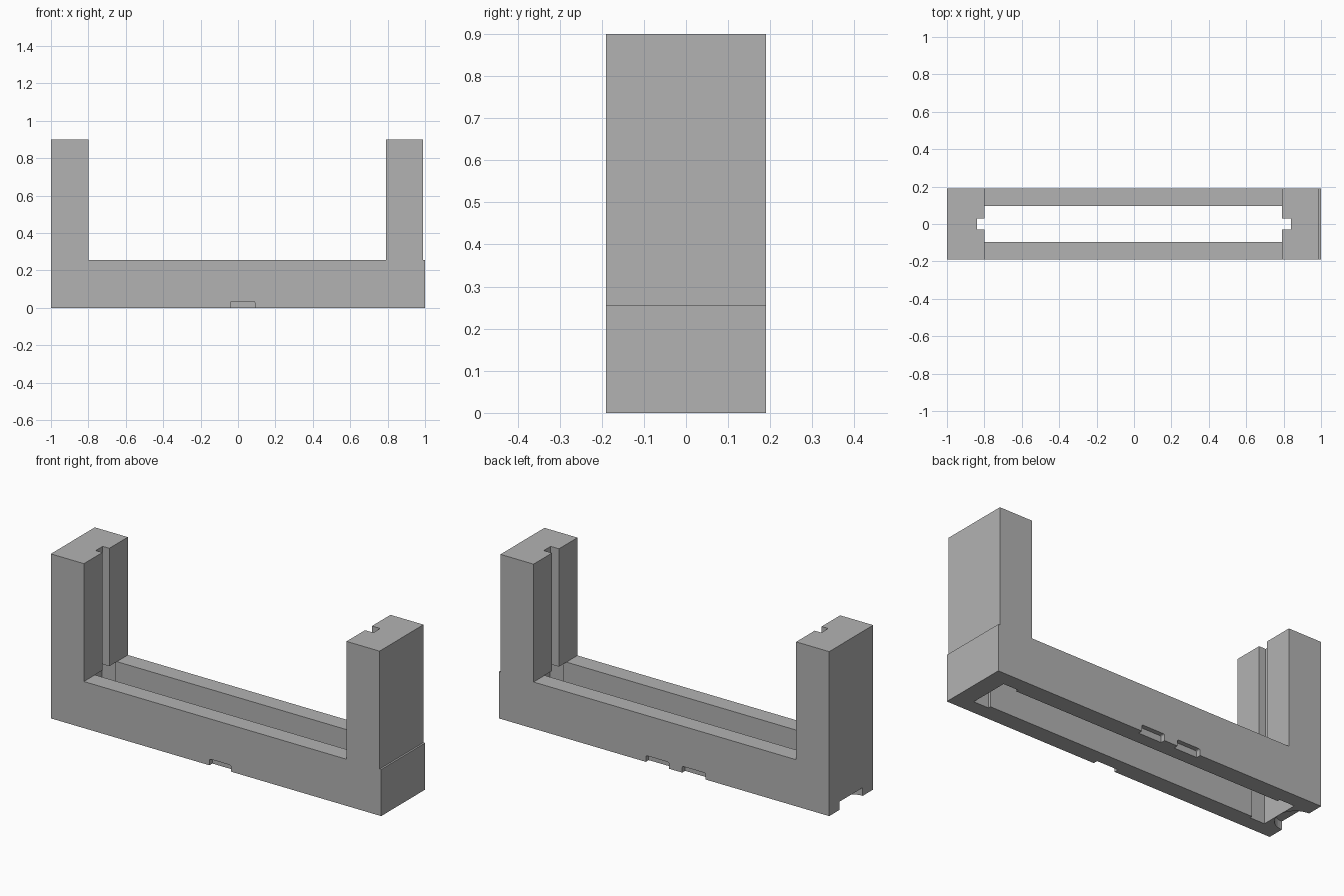
import bpy, bmesh, math

if "Cube" in bpy.data.objects:
    bpy.data.objects.remove(bpy.data.objects["Cube"], do_unlink=True)

grey = bpy.data.materials.new("plain_grey")
grey.use_nodes = True
colour = (0.45, 0.45, 0.45, 1)
grey.diffuse_color = colour
grey.node_tree.nodes["Principled BSDF"].inputs["Base Color"].default_value = colour


def prism(name, outline, z0, z1):
    """Extrude a plan outline from z0 to z1."""
    bm = bmesh.new()
    face = bm.faces.new([bm.verts.new((x, y, z0)) for x, y in outline])
    ext = bmesh.ops.extrude_face_region(bm, geom=[face])["geom"]
    top = [v for v in ext if isinstance(v, bmesh.types.BMVert)]
    bmesh.ops.translate(bm, vec=(0, 0, z1 - z0), verts=top)
    bmesh.ops.recalc_face_normals(bm, faces=bm.faces)
    mesh = bpy.data.meshes.new(name)
    bm.to_mesh(mesh)
    bm.free()
    mesh.materials.append(grey)
    obj = bpy.data.objects.new(name, mesh)
    bpy.context.collection.objects.link(obj)
    return obj


def rect(x0, x1, y0, y1):
    return [(x0, y0), (x1, y0), (x1, y1), (x0, y1)]


def combine(target, other, operation):
    """Apply a boolean and remove the helper object."""
    other.hide_render = True
    mod = target.modifiers.new(operation.lower(), "BOOLEAN")
    mod.object, mod.operation, mod.solver = other, operation, "EXACT"
    bpy.context.view_layer.objects.active = target
    bpy.ops.object.modifier_apply(modifier=mod.name)
    bpy.data.objects.remove(other, do_unlink=True)


DEPTH, BASE_TOP, TOP = 0.19, 0.255, 0.9

# Base with a long opening, wider at both ends
frame = prism("slotted_frame", rect(-1, 1, -DEPTH, DEPTH), 0, BASE_TOP)
half = [(0.9, -0.11), (0.9, 0.11), (0.81, 0.11), (0.81, 0.095)]
opening = half + [(-x, y) for x, y in reversed(half)]
opening += [(-0.81, -0.11), (-0.81, -0.095), (0.81, -0.095), (0.81, -0.11)]
combine(frame, prism("opening_cutter", opening, -0.1, 0.4), "DIFFERENCE")

# Shallow finger notches along the bottom edge: one in front, two behind
for x0, x1, side in ((-0.04, 0.09, -1), (-0.03, 0.11, 1), (-0.25, -0.11, 1)):
    y0, y1 = sorted((side * 0.165, side * 0.25))
    cutter = prism("notch_cutter", rect(x0, x1, y0, y1), -0.05, 0.035)
    bm = bmesh.new()
    bm.from_mesh(cutter.data)
    corners = [e for e in bm.edges if all(v.co.z > 0 for v in e.verts)
               and abs(e.verts[0].co.x - e.verts[1].co.x) < 0.001]
    bmesh.ops.bevel(bm, geom=corners, offset=0.008, segments=3,
                    profile=0.5, affect="EDGES")
    bm.to_mesh(cutter.data)
    bm.free()
    combine(frame, cutter, "DIFFERENCE")

# Half-round recess under the end wall
circle = [(-1 + 0.1 * math.cos(a), 0.1 * math.sin(a))
          for a in (math.tau * i / 48 for i in range(48))]
combine(frame, prism("recess_cutter", circle, -0.05, 0.045), "DIFFERENCE")

# Upright posts, each with a guide slot in its inner face
for name, outer, inner, slot in (("right_post", -1, -0.8, -0.84),
                                 ("left_post", 0.99, 0.79, 0.84)):
    outline = [(outer, -DEPTH), (inner, -DEPTH), (inner, -0.03), (slot, -0.03),
               (slot, 0.03), (inner, 0.03), (inner, DEPTH), (outer, DEPTH)]
    combine(frame, prism(name, outline, BASE_TOP, TOP), "UNION")
